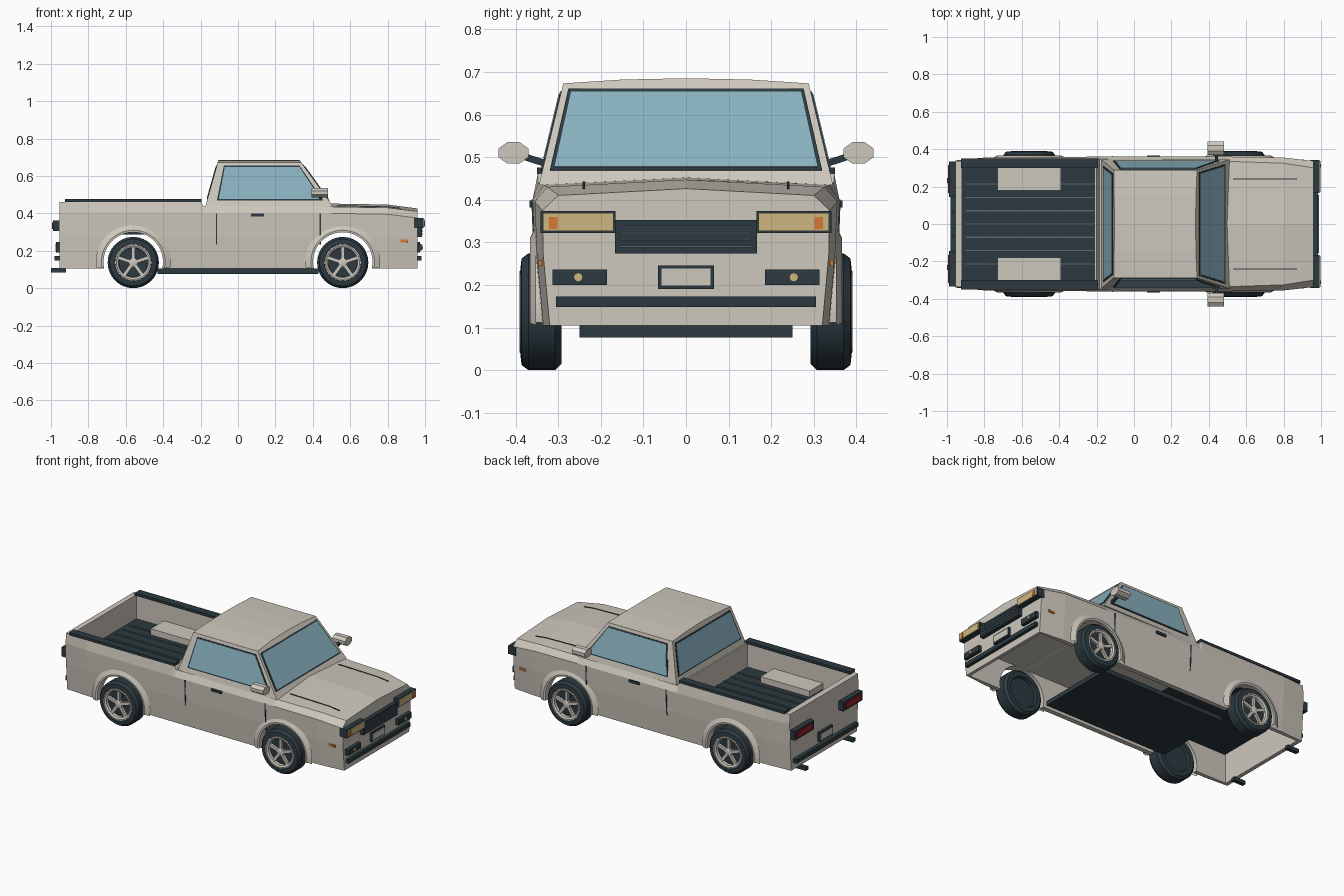
import bpy, bmesh
from math import sin, cos, pi, radians
from mathutils import Vector, Matrix

if "Cube" in bpy.data.objects:
    bpy.data.objects.remove(bpy.data.objects["Cube"])


def material(name, rgb):
    m = bpy.data.materials.new(name)
    m.use_nodes = True
    m.diffuse_color = (*rgb, 1)
    m.node_tree.nodes["Principled BSDF"].inputs["Base Color"].default_value = (*rgb, 1)
    return m


PAINT = material("warm_grey_paint", (0.62, 0.58, 0.51))
TRIM = material("dark_trim", (0.024, 0.042, 0.052))
SLATE = material("slate_ribs", (0.10, 0.14, 0.16))
GLASS = material("blue_glass", (0.25, 0.44, 0.52))
LAMP = material("amber_cream_lens", (0.62, 0.47, 0.22))
ORANGE = material("orange_lens", (0.68, 0.19, 0.03))
RED = material("red_lens", (0.32, 0.015, 0.025))
SIDES = (("left", 1), ("right", -1))


def finish(name, bm, mat, smooth=False):
    bmesh.ops.remove_doubles(bm, verts=bm.verts, dist=1e-5)
    bmesh.ops.recalc_face_normals(bm, faces=bm.faces)
    mesh = bpy.data.meshes.new(name)
    bm.to_mesh(mesh)
    bm.free()
    mesh.materials.append(mat)
    if smooth:
        mesh.polygons.foreach_set("use_smooth", [True] * len(mesh.polygons))
        mesh.set_sharp_from_angle(angle=radians(30))
    ob = bpy.data.objects.new(name, mesh)
    bpy.context.collection.objects.link(ob)
    return ob


def box(name, x, y, z, mat):
    bm = bmesh.new()
    size = [b - a for a, b in (x, y, z)]
    mid = [(a + b) / 2 for a, b in (x, y, z)]
    bmesh.ops.create_cube(bm, size=1, matrix=Matrix.Translation(mid) @ Matrix.Diagonal((*size, 1)))
    return finish(name, bm, mat)


def pair(name, x, y, z, mat):
    for side, s in SIDES:
        box(f"{name}_{side}", x, sorted((s * y[0], s * y[1])), z, mat)


def bars(name, points, width, mat):
    # square bar following a path
    bm = bmesh.new()
    for p, q in zip(points, points[1:]):
        p, q = Vector(p), Vector(q)
        turn = (q - p).to_track_quat('Z', 'Y').to_matrix().to_4x4()
        scale = Matrix.Diagonal((width, width, (q - p).length, 1))
        bmesh.ops.create_cube(bm, size=1, matrix=Matrix.Translation((p + q) / 2) @ turn @ scale)
    return finish(name, bm, mat)


def loft(name, rings, mat):
    bm = bmesh.new()
    rows = [[bm.verts.new(p) for p in ring] for ring in rings]
    n = len(rows[0])
    for a, b in zip(rows, rows[1:]):
        for i in range(n):
            bm.faces.new((a[i], a[(i + 1) % n], b[(i + 1) % n], b[i]))
    bm.faces.new(rows[0])
    bm.faces.new(rows[-1])
    return finish(name, bm, mat)


def lathe(name, profile, x, z, s, mat, start=0.0, sweep=2 * pi, n=32, smooth=True):
    # turn (radius, y) points about the wheel axis
    bm = bmesh.new()
    rows = []
    for i in range(n + 1):
        a = start + sweep * i / n
        rows.append([bm.verts.new((x + r * cos(a), s * y, z + r * sin(a))) for r, y in profile])
    for a, b in zip(rows, rows[1:]):
        for i in range(len(profile) - 1):
            bm.faces.new((a[i], a[i + 1], b[i + 1], b[i]))
    return finish(name, bm, mat, smooth)


# Body: lofted sections (x, y sill, y waist, y shoulder, z shoulder, y top, z edge, z crown)
SECTIONS = [
    (-.955, .325, .335, .34, .40, .335, .46, .46),
    (-.80, .335, .35, .355, .40, .345, .465, .465),
    (-.20, .34, .355, .36, .40, .347, .465, .465),
    (-.185, .34, .355, .36, .40, .347, .44, .44),
    (.50, .34, .355, .36, .40, .335, .435, .452),
    (.80, .335, .35, .355, .395, .325, .43, .447),
    (.96, .32, .335, .337, .375, .30, .41, .426),
]
rings = []
for x, sill, waist, shoulder, zs, top, edge, crown in SECTIONS:
    half = [(sill, .105), (waist, .27), (shoulder, zs), (top, edge)]
    rings.append([(x, y, z) for y, z in half] + [(x, 0, crown)]
                 + [(x, -y, z) for y, z in reversed(half)])
body = loft("body_shell", rings, PAINT)

# Hollow out the load bed, the underside and the wheel arches
cutters = [
    box("bed_cutter", (-.92, -.21), (-.31, .31), (.305, .7), PAINT),
    box("underside_cutter", (-.93, .94), (-.31, .31), (-.1, .295), PAINT),
]
for x in (-.56, .56):
    bm = bmesh.new()
    bmesh.ops.create_cone(bm, cap_ends=True, segments=40, radius1=.16, radius2=.16, depth=1,
                          matrix=Matrix.Translation((x, 0, .14)) @ Matrix.Rotation(pi / 2, 4, 'X'))
    cutters.append(finish("arch_cutter", bm, PAINT))
for cutter in cutters:
    cutter.hide_render = True
    mod = body.modifiers.new("cut", 'BOOLEAN')
    mod.operation, mod.solver, mod.object = 'DIFFERENCE', 'EXACT', cutter
bpy.context.view_layer.update()
cut_mesh = bpy.data.meshes.new_from_object(body.evaluated_get(bpy.context.evaluated_depsgraph_get()))
body.modifiers.clear()
body.data = cut_mesh
for cutter in cutters:
    bpy.data.objects.remove(cutter)

# Cab: tapered hull with a crowned roof
X0, X1, T0, T1 = -.175, .51, -.108, .337
YB, YT, ZB, ZT = .345, .288, .435, .673
bm = bmesh.new()
for s in (1, -1):
    for p in ((X0, YB, ZB), (X1, YB, ZB), (T0, YT, ZT), (T1, YT, ZT),
              (T0 + .002, .15, ZT + .009), (T1 - .006, .15, ZT + .009)):
        bm.verts.new((p[0], s * p[1], p[2]))
for x in (T0 + .003, T1 - .008):
    bm.verts.new((x, 0, ZT + .012))
bmesh.ops.convex_hull(bm, input=bm.verts)
finish("cab", bm, PAINT)


def pane(name, corners, u, v, depth, mat):
    # thin plate laid on a quad given as bottom a-b, top c-d
    a, b, c, d = map(Vector, corners)
    normal = (b - a).cross(c - a).normalized()
    at = lambda s, t: a.lerp(b, s).lerp(c.lerp(d, s), t)
    flat = [at(u[0], v[0]), at(u[1], v[0]), at(u[1], v[1]), at(u[0], v[1])]
    loft(name, [[p - normal * .004 for p in flat], [p + normal * depth for p in flat]], mat)


def window(name, corners, u, v):
    pane(name + "_seal", corners, (u[0] - .014, u[1] + .014), (v[0] - .03, v[1] + .03), .003, TRIM)
    pane(name + "_glass", corners, u, v, .005, GLASS)


window("windscreen", [(X1, -YB, ZB), (X1, YB, ZB), (T1, -YT, ZT), (T1, YT, ZT)], (.04, .96), (.17, .91))
window("rear_window", [(X0, YB, ZB), (X0, -YB, ZB), (T0, YT, ZT), (T0, -YT, ZT)], (.05, .95), (.2, .9))
window("right_window", [(X0, -YB, ZB), (X1, -YB, ZB), (T0, -YT, ZT), (T1, -YT, ZT)], (.095, .94), (.17, .89))
window("left_window", [(X1, YB, ZB), (X0, YB, ZB), (T1, YT, ZT), (T0, YT, ZT)], (.06, .905), (.17, .89))

# Load bed
box("bed_floor", (-.925, -.205), (-.315, .315), (.288, .312), TRIM)
for i in range(-3, 4):
    box(f"bed_rib_{i + 4}", (-.9, -.21), (i * .071 - .003, i * .071 + .003), (.31, .317), SLATE)
pair("wheel_box", (-.73, -.39), (.18, .312), (.30, .35), PAINT)
pair("bed_rail", (-.925, -.195), (.30, .35), (.46, .476), TRIM)

# Floor pan under the cab
box("floor_pan", (-.43, .43), (-.25, .25), (.077, .105), TRIM)

# Wheels and arch lips
TYRE = [(0, .31), (.09, .31), (.095, .292), (.122, .292), (.137, .307),
        (.137, .37), (.125, .386), (.098, .389), (.094, .368), (0, .368)]
RIM = [(.097, .37), (.097, .39), (.090, .391), (.080, .385), (.078, .366)]
HUB = [(.024, .366), (.024, .384), (.014, .388), (0, .388)]
LIP = [(.159, .335), (.159, .364), (.170, .366), (.20, .352)]
for end, x in (("front", .56), ("rear", -.56)):
    for side, s in SIDES:
        tag = f"{end}_{side}"
        lathe("tyre_" + tag, TYRE, x, .137, s, TRIM)
        lathe("rim_" + tag, RIM, x, .137, s, PAINT)
        lathe("hub_" + tag, HUB, x, .137, s, PAINT, n=12)
        lathe("arch_lip_" + tag, LIP, x, .14, s, PAINT, radians(-10), radians(200))
        for k in range(5):
            a = pi / 2 + k * 2 * pi / 5
            bars(f"spoke_{tag}_{k + 1}", [(x + r * cos(a), s * .374, .137 + r * sin(a))
                                          for r in (.015, .084)], .018, PAINT)

# Side details: shut lines, handles, markers, bonnet creases, mirrors
for side, s in SIDES:
    for label, x in (("rear", -.115), ("front", .44)):
        bars(f"door_line_{label}_{side}",
             [(x, s * .349, .235), (x, s * .355, .27), (x, s * .36, .40)], .006, TRIM)
    bars(f"bonnet_line_{side}", [(.53, s * .24, .44), (.8, s * .24, .434), (.87, s * .24, .426)],
         .006, TRIM)
    bars(f"mirror_arm_{side}", [(.44, s * .33, .485), (.44, s * .385, .503)], .016, TRIM)
    bm = bmesh.new()
    bmesh.ops.create_cone(bm, cap_ends=True, segments=8, radius1=1, radius2=1, depth=1,
                          matrix=Matrix.Translation((.437, s * .405, .51))
                          @ Matrix.Diagonal((.088, .038, .027, 1))
                          @ Matrix.Rotation(pi / 2, 4, 'Y') @ Matrix.Rotation(pi / 8, 4, 'Z'))
    finish(f"mirror_{side}", bm, PAINT)
pair("door_handle", (.07, .14), (.35, .367), (.382, .398), TRIM)
pair("side_marker", (.87, .91), (.33, .346), (.245, .259), ORANGE)

# Nose: grille, lamps
box("grille", (.95, .985), (-.167, .167), (.274, .352), TRIM)
for i in range(4):
    z = .288 + i * .016
    box(f"grille_slat_{i + 1}", (.98, .989), (-.155, .155), (z, z + .004), SLATE)
pair("headlight_housing", (.94, .992), (.165, .341), (.322, .374), TRIM)
pair("headlight_lens", (.985, .997), (.17, .336), (.327, .369), LAMP)
pair("indicator", (.99, 1.0), (.302, .322), (.331, .36), ORANGE)
pair("fog_housing", (.95, .982), (.185, .313), (.20, .236), TRIM)
for side, s in SIDES:
    bm = bmesh.new()
    bmesh.ops.create_cone(bm, cap_ends=True, segments=8, radius1=.011, radius2=.011, depth=.012,
                          matrix=Matrix.Translation((.982, s * .253, .218)) @ Matrix.Rotation(pi / 2, 4, 'Y'))
    finish(f"fog_lamp_{side}", bm, LAMP)

# Number plates and bumper strips at both ends
for end, s in (("front", 1), ("rear", -1)):
    span = lambda a, b: sorted((s * a, s * b))
    box(f"{end}_bumper_strip", span(.945, .98), (-.305, .305), (.148, .173), TRIM)
    box(f"{end}_plate_frame", span(.945, .972), (-.066, .066), (.191, .246), TRIM)
    box(f"{end}_plate", span(.968, .975), (-.057, .057), (.199, .238), PAINT)

# Tail lamps and exhausts
pair("tail_housing", (-.988, -.94), (.145, .335), (.305, .362), TRIM)
pair("tail_lens", (-.994, -.98), (.165, .315), (.315, .352), RED)
pair("exhaust", (-1.0, -.92), (.22, .245), (.085, .107), TRIM)
